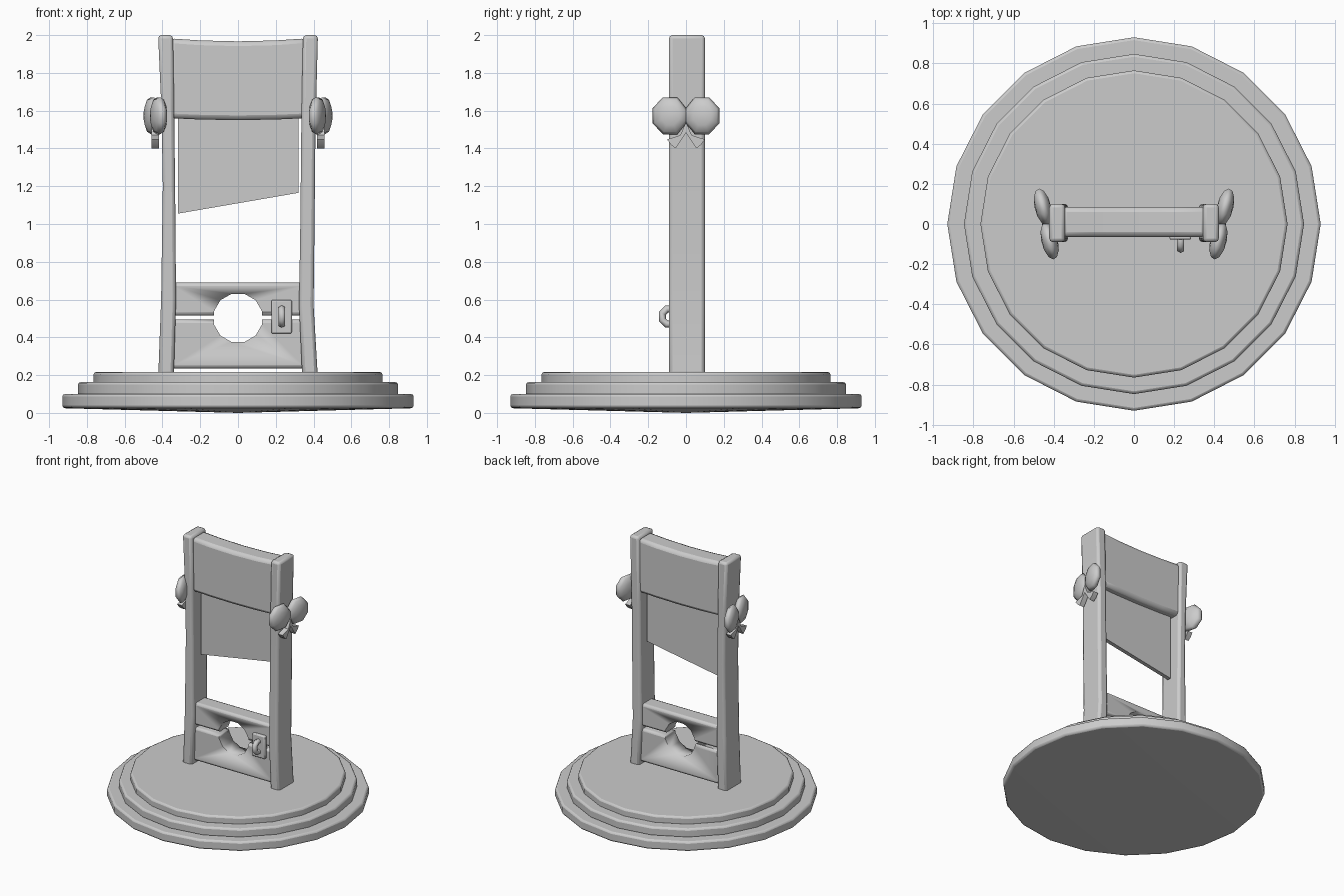
import bpy, bmesh
from math import pi, cos, sin, radians
from mathutils import Matrix, Vector

if "Cube" in bpy.data.objects:
    bpy.data.objects.remove(bpy.data.objects["Cube"])


def finish(name, bm, bevel=0.0, segs=2, angle=40):
    bmesh.ops.recalc_face_normals(bm, faces=bm.faces)
    me = bpy.data.meshes.new(name)
    bm.to_mesh(me)
    bm.free()
    ob = bpy.data.objects.new(name, me)
    bpy.context.collection.objects.link(ob)
    bpy.ops.object.select_all(action='DESELECT')
    ob.select_set(True)
    bpy.context.view_layer.objects.active = ob
    bpy.ops.object.shade_smooth_by_angle(angle=radians(angle))
    if bevel:
        m = ob.modifiers.new("bevel", 'BEVEL')
        m.width, m.segments = bevel, segs
        m.limit_method, m.angle_limit = 'ANGLE', radians(40)
    return ob


def prism(name, pts, lo, hi, axis='y', bevel=0.0):
    """Extrude a 2D outline (xz along y, or yz along x)."""
    bm = bmesh.new()
    place = (lambda p, d: (p[0], d, p[1])) if axis == 'y' else (lambda p, d: (d, p[0], p[1]))
    a = [bm.verts.new(place(p, lo)) for p in pts]
    b = [bm.verts.new(place(p, hi)) for p in pts]
    bm.faces.new(a)
    bm.faces.new(b[::-1])
    n = len(pts)
    for i in range(n):
        j = (i + 1) % n
        bm.faces.new((a[i], b[i], b[j], a[j]))
    return finish(name, bm, bevel)


# Stepped round base, lowest step slightly domed underneath
for name, r, z0, z1 in (("base_step_lower", 0.93, 0.025, 0.10),
                        ("base_step_middle", 0.847, 0.09, 0.163),
                        ("base_step_upper", 0.765, 0.15, 0.217)):
    bm = bmesh.new()
    bmesh.ops.create_cone(bm, cap_ends=True, cap_tris=False, segments=20,
                          radius1=r, radius2=r, depth=z1 - z0,
                          matrix=Matrix.Translation((0, 0, (z0 + z1) / 2)))
    if name == "base_step_lower":
        bm.faces.ensure_lookup_table()
        bottom = min(bm.faces, key=lambda f: f.calc_center_median().z)
        centre = bmesh.ops.poke(bm, faces=[bottom])["verts"][0]
        centre.co.z = 0.0
    finish(name, bm, 0.014)

# Uneven upright posts: (z, inner x, outer x)
left = [(0.20, -0.34, -0.422), (0.6, -0.328, -0.407), (1.2, -0.333, -0.398),
        (1.6, -0.338, -0.405), (2.0, -0.344, -0.423)]
right = [(0.20, 0.34, 0.422), (0.57, 0.323, 0.40), (1.0, 0.33, 0.405),
         (1.5, 0.335, 0.41), (2.0, 0.344, 0.423)]
for name, prof in (("left_post", left), ("right_post", right)):
    pts = [(i, z) for z, i, o in prof] + [(o, z) for z, i, o in reversed(prof)]
    prism(name, pts, -0.09, 0.10, bevel=0.018)

# Sagging top board
xs = [-0.36, -0.2, 0.0, 0.2, 0.36]
pts = [(x, 1.55 + 0.08 * x * x) for x in xs] + [(x, 1.967 + 0.12 * x * x) for x in xs[::-1]]
prism("top_board", pts, -0.065, 0.085, bevel=0.025)

# Slanted blade
prism("blade", [(-0.318, 1.055), (0.32, 1.165), (0.32, 1.62), (-0.318, 1.62)], -0.005, 0.025)

# Neck stocks with a shared round hole
bm = bmesh.new()
bmesh.ops.create_cone(bm, cap_ends=True, segments=12, radius1=0.132, radius2=0.132, depth=0.5,
                      matrix=Matrix.Translation((0, 0, 0.503)) @ Matrix.Rotation(pi / 2, 4, 'X')
                      @ Matrix.Rotation(pi / 12, 4, 'Z'))
cutter = finish("hole_cutter", bm)
cutter.hide_render = True
cutter.display_type = 'WIRE'
for name, z0, z1 in (("lower_stock", 0.235, 0.495), ("upper_stock", 0.515, 0.69)):
    ob = prism(name, [(-0.36, z0), (0.36, z0), (0.36, z1), (-0.36, z1)], -0.055, 0.075, bevel=0.018)
    m = ob.modifiers.new("hole", 'BOOLEAN')
    m.operation, m.object, m.solver = 'DIFFERENCE', cutter, 'EXACT'
    bpy.context.view_layer.objects.active = ob
    for mod in list(ob.modifiers):
        bpy.ops.object.modifier_apply(modifier=mod.name)
bpy.data.objects.remove(cutter)

# Latch plate and ring
prism("latch_plate", [(0.177, 0.42), (0.285, 0.42), (0.285, 0.598), (0.177, 0.598)],
      -0.078, -0.045, bevel=0.008)
bm = bmesh.new()
N, M, R, r = 8, 6, 0.044, 0.02
ring = []
for i in range(N):
    a = 2 * pi * (i + 0.5) / N
    ring.append([bm.verts.new((0.232 + r * sin(2 * pi * k / M),
                               -0.085 + (R + r * cos(2 * pi * k / M)) * cos(a),
                               0.51 + (R + r * cos(2 * pi * k / M)) * sin(a))) for k in range(M)])
for i in range(N):
    for k in range(M):
        p, q = ring[i], ring[(i + 1) % N]
        bm.faces.new((p[k], q[k], q[(k + 1) % M], p[(k + 1) % M]))
finish("latch_ring", bm, angle=70)

# Bows on the outer faces of the posts
for side, s in (("left", -1), ("right", 1)):
    for part, d in (("front", -1), ("back", 1)):
        bm = bmesh.new()
        bmesh.ops.create_uvsphere(bm, u_segments=8, v_segments=6, radius=1,
                                  matrix=Matrix.Rotation(pi / 2, 4, 'Y') @ Matrix.Rotation(pi / 8, 4, 'Z'))
        for v in bm.verts:
            x, u, h = v.co
            u *= d
            y = d * (0.084 + 0.1 * u)
            pinch = 1.06 if u > -0.6 else 0.8
            v.co = Vector((s * (0.437 + 0.2 * y + 0.042 * x), y,
                           1.573 + 0.1 * h * pinch))
        finish(f"{side}_bow_{part}_loop", bm, angle=80)
        # Ribbon tail
        tail = [(0.0, 1.54), (0.03, 1.47), (0.10, 1.448), (0.08, 1.42), (0.055, 1.40), (-0.005, 1.49)]
        prism(f"{side}_bow_{part}_tail", [(d * y, z) for y, z in tail],
              s * 0.418 if s > 0 else -0.458, s * 0.458 if s > 0 else -0.418, axis='x')
